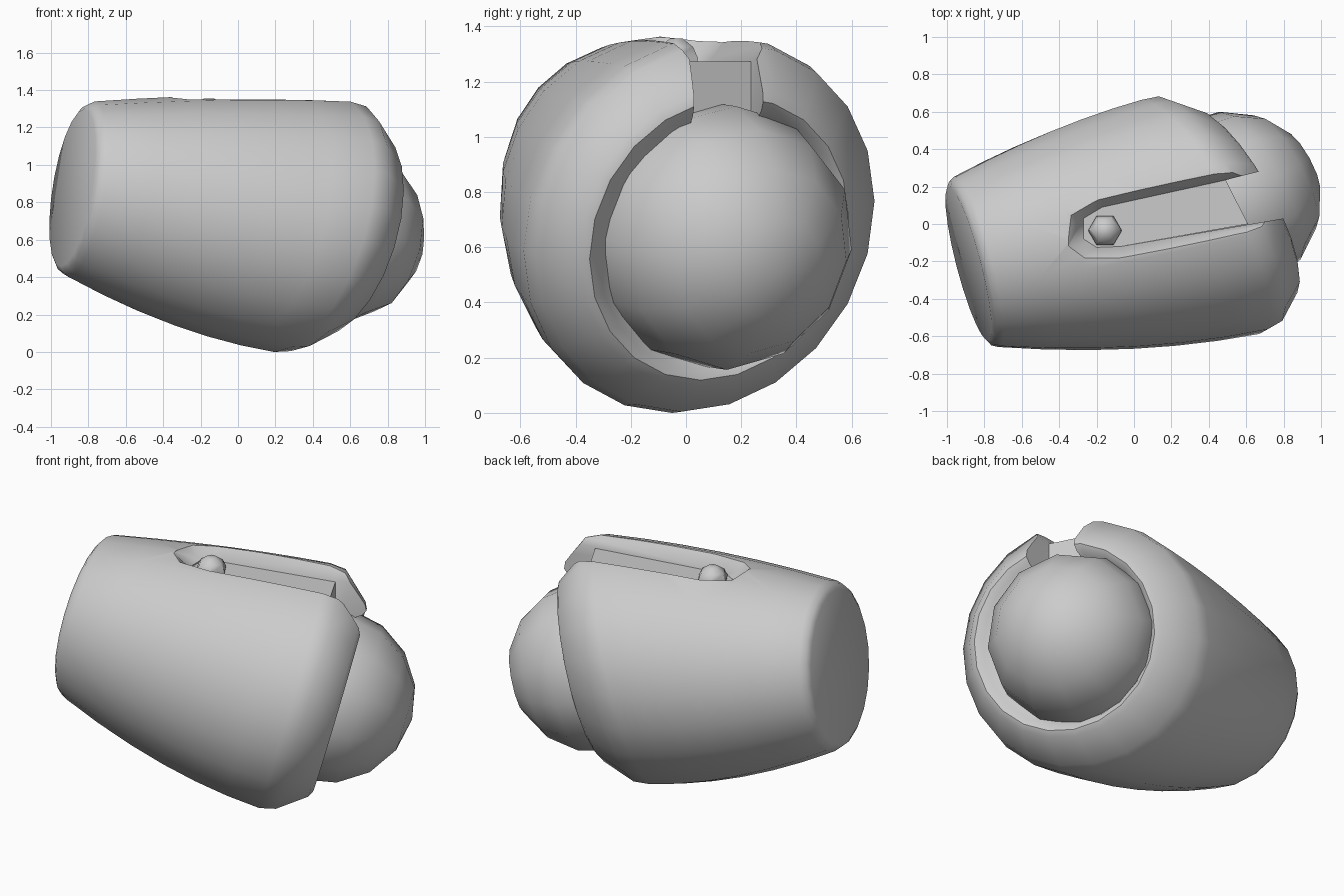
import bpy, bmesh, math
from mathutils import Vector, Matrix

if "Cube" in bpy.data.objects:
    bpy.data.objects.remove(bpy.data.objects["Cube"])


def finish(bm, name):
    bmesh.ops.recalc_face_normals(bm, faces=bm.faces)
    me = bpy.data.meshes.new(name)
    bm.to_mesh(me)
    bm.free()
    ob = bpy.data.objects.new(name, me)
    bpy.context.collection.objects.link(ob)
    return ob


def loft(loops, name):
    """Skin equal-length closed loops and cap both ends."""
    bm = bmesh.new()
    rings = [[bm.verts.new(p) for p in loop] for loop in loops]
    n = len(rings[0])
    for a, b in zip(rings, rings[1:]):
        for i in range(n):
            j = (i + 1) % n
            bm.faces.new((a[i], a[j], b[j], b[i]))
    bm.faces.new(rings[0])
    bm.faces.new(rings[-1])
    return finish(bm, name)


def circle(center, normal, radius, n=22):
    w = Vector(normal).normalized()
    u = (Vector((0, 0, 1)) - w * w.z).normalized()
    v = w.cross(u)
    return [Vector(center) + radius * (math.cos(a) * u + math.sin(a) * v)
            for a in (2 * math.pi * i / n for i in range(n))]


def between(a, m, b, t):
    """Smooth curve through loops a, m, b at t = 0, 0.5, 1."""
    ka, km, kb = (1 - t) * (1 - 2 * t), 4 * t * (1 - t), t * (2 * t - 1)
    return [p * ka + q * km + r * kb for p, q, r in zip(a, m, b)]


def smooth(ob, deg):
    bpy.ops.object.select_all(action='DESELECT')
    ob.select_set(True)
    bpy.context.view_layer.objects.active = ob
    bpy.ops.object.shade_smooth_by_angle(angle=math.radians(deg))


# Barrel body: tilted rings from small flat end to wide socket lip
n0, nm, n1 = (1, .26, -.16), (1, .41, -.235), (1, .55, -.31)
small = circle((-.835, -.2, .87), n0, .475)
middle = circle((-.22, -.085, .757), nm, .628)
wide = circle((.355, .038, .682), n1, .707)
body = loft([
    circle((-.885, -.213, .877), n0, .425),
    circle((-.867, -.21, .875), n0, .455),
    *[between(small, middle, wide, i / 6) for i in range(7)],
    circle((.44, .07, .672), n1, .692),
    circle((.585, .112, .635), n1, .565),
    circle((.60, .12, .63), n1, .53),
    circle((.58, .122, .632), n1, .495),
    circle((.53, .115, .64), n1, .455),
], "barrel_body")

# Slot cutter: narrow below, flared at the top edge, open at the socket end
low = [(-.27, -.08), (-.2, -.125), (-.07, -.12), (.8, .03), (1.1, .08),
       (1.1, .39), (.49, .235), (-.17, .09), (-.27, .03)]
high = [(-.35, -.12), (-.27, -.19), (-.07, -.19), (.77, -.03), (1.1, .03),
        (1.1, .44), (.47, .29), (-.2, .14), (-.35, .05)]
cutter = loft([[(x, y, z) for x, y in pts] for pts, z in
               ((low, 1.0), (low, 1.28), (high, 1.36), (high, 1.6))], "slot_cutter")
cutter.hide_render = True
mod = body.modifiers.new("slot", 'BOOLEAN')
mod.object = cutter
mod.operation = 'DIFFERENCE'
mod.solver = 'EXACT'
bpy.context.view_layer.objects.active = body
bpy.ops.object.modifier_apply(modifier=mod.name)
bpy.data.objects.remove(cutter)
smooth(body, 45)

# Raised floor of the slot, stopping short of the ball
floor = low[:3] + [(.61, 0), (.49, .235)] + low[7:]
loft([[(x, y, z) for x, y in floor] for z in (.98, 1.272)], "slot_floor")

# Ball in the socket
axis = Vector(n1).to_track_quat('Z', 'Y').to_matrix().to_4x4()
bm = bmesh.new()
bmesh.ops.create_uvsphere(bm, u_segments=12, v_segments=8, radius=.488,
                          matrix=Matrix.Translation((.515, .118, .64)) @ axis)
smooth(finish(bm, "socket_ball"), 60)

# Small six-sided pin in the slot
loft([circle((-.155, -.035, z), (.001, 0, 1), r, 6) for z, r in
      ((1.2, .075), (1.285, .09), (1.325, .07), (1.355, .028))], "slot_pin")
smooth(bpy.data.objects["slot_pin"], 50)
